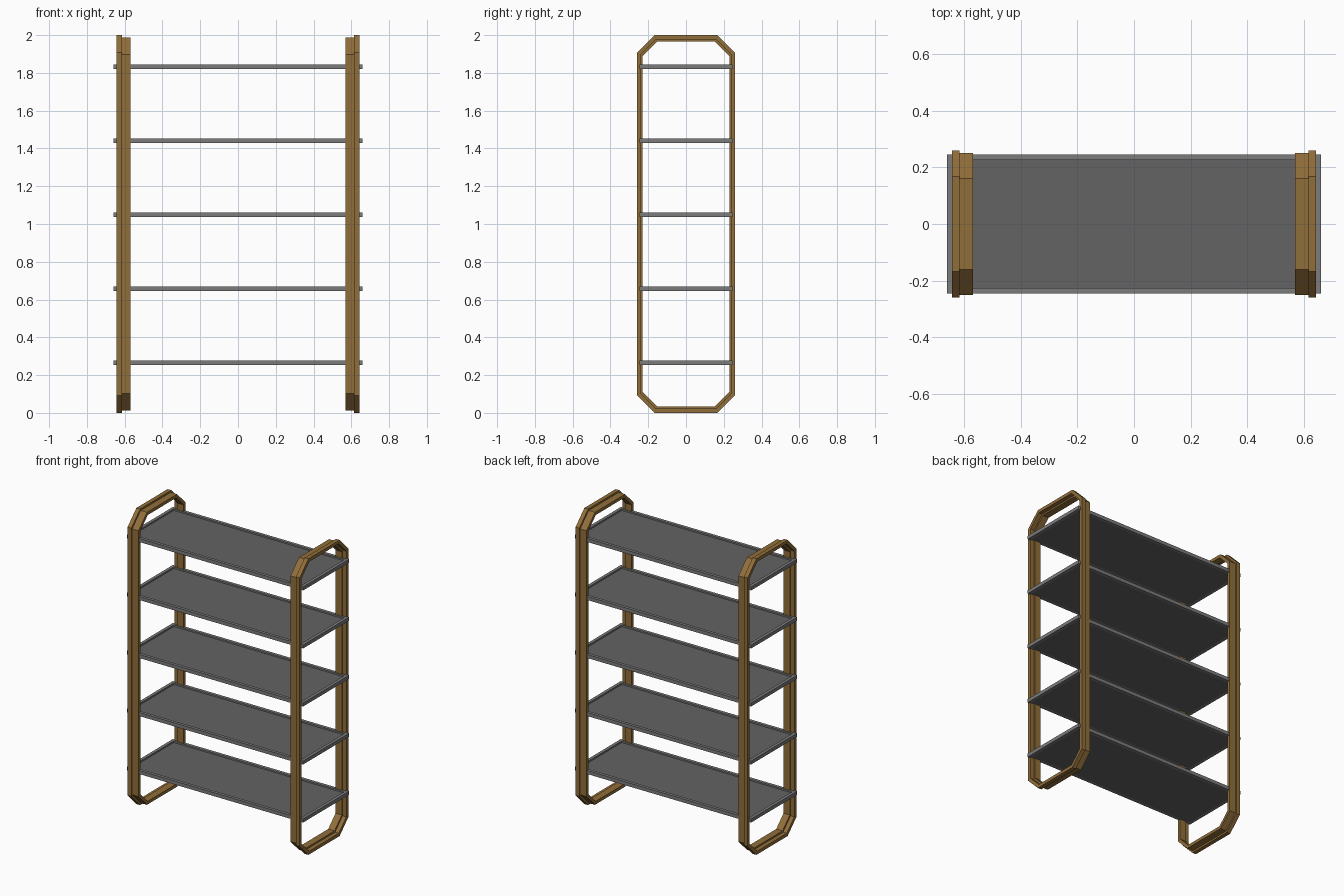
import bpy, bmesh

if "Cube" in bpy.data.objects:
    bpy.data.objects.remove(bpy.data.objects["Cube"])


def material(name, rgb):
    m = bpy.data.materials.new(name)
    m.diffuse_color = (*rgb, 1)
    m.use_nodes = True
    m.node_tree.nodes["Principled BSDF"].inputs["Base Color"].default_value = m.diffuse_color
    return m


WOOD = material("wood", (0.28, 0.155, 0.042))
DARK = material("dark_grey", (0.125, 0.125, 0.125))
MID = material("mid_grey", (0.2, 0.2, 0.2))


def octagon(hy, hz, c):
    # half-outline mirrored through the origin
    half = [(hy, -hz + c), (hy, hz - c), (hy - c, hz), (-hy + c, hz)]
    return half + [(-a, -b) for a, b in half]


def ring(name, outer, inner, place, d0, d1, mat):
    """Hollow loop between two outlines, extruded from d0 to d1."""
    bm = bmesh.new()
    loops = [[bm.verts.new(place(a, b, d)) for a, b in pts]
             for pts, d in ((outer, d0), (outer, d1), (inner, d1), (inner, d0))]
    n = len(outer)
    for k in range(4):
        p, q = loops[k], loops[(k + 1) % 4]
        for i in range(n):
            j = (i + 1) % n
            bm.faces.new((p[i], p[j], q[j], q[i]))
    finish(name, bm, mat)


def box(name, size, centre, mat):
    bm = bmesh.new()
    bmesh.ops.create_cube(bm, size=1)
    bmesh.ops.scale(bm, vec=size, verts=bm.verts)
    bmesh.ops.translate(bm, vec=centre, verts=bm.verts)
    finish(name, bm, mat)


def finish(name, bm, mat):
    bmesh.ops.recalc_face_normals(bm, faces=bm.faces)
    me = bpy.data.meshes.new(name)
    bm.to_mesh(me)
    bm.free()
    me.materials.append(mat)
    bpy.context.collection.objects.link(bpy.data.objects.new(name, me))


# Side frames: a larger outer loop and a slightly smaller inner loop
def frame_loop(name, side, hy, hz, c, t, x0, x1):
    ring(name, octagon(hy, hz, c), octagon(hy - t, hz - t, c - 0.586 * t),
         lambda y, z, x: (x, y, 1 + z), side * x0, side * x1, WOOD)


for side, label in ((-1, "left"), (1, "right")):
    frame_loop(label + "_frame_outer", side, 0.26, 1.0, 0.093, 0.022, 0.615, 0.643)
    frame_loop(label + "_frame_inner", side, 0.251, 0.988, 0.09, 0.021, 0.568, 0.615)


# Shelves: sunken panel inside a raised rim
def rectangle(hx, hy):
    return [(-hx, -hy), (hx, -hy), (hx, hy), (-hx, hy)]


HX, HY, RIM = 0.659, 0.246, 0.021
for i in range(5):
    z = 0.265 + 0.392 * i
    ring(f"shelf_rim_{i + 1}", rectangle(HX, HY), rectangle(HX - RIM, HY - RIM),
         lambda x, y, h: (x, y, h), z - 0.012, z + 0.012, MID)
    box(f"shelf_panel_{i + 1}", (2 * (HX - RIM), 2 * (HY - RIM), 0.014),
        (0, 0, z - 0.005), DARK)
